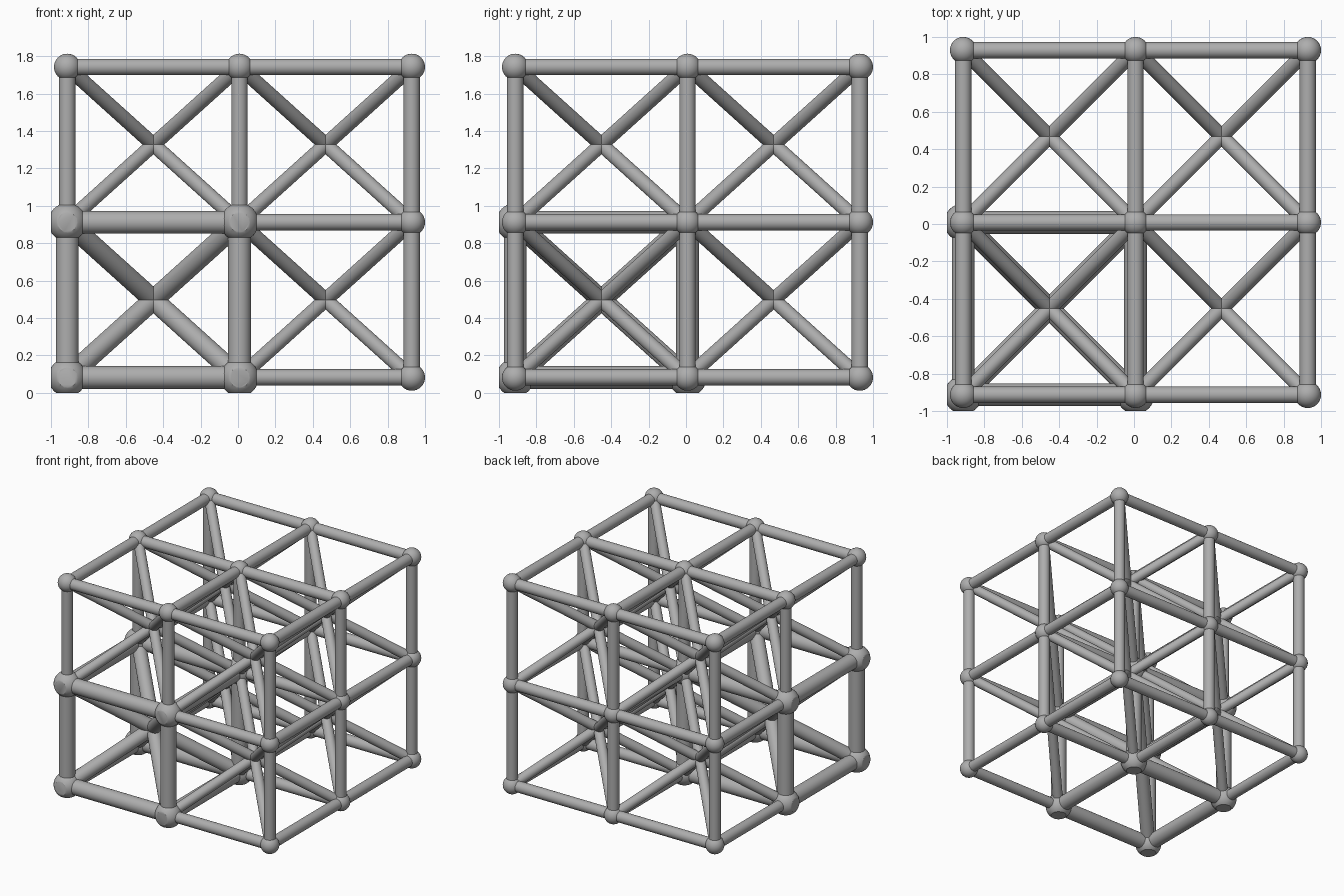
import bpy, bmesh, math
from itertools import product
from mathutils import Vector, Matrix

cube = bpy.data.objects.get("Cube")
if cube:
    bpy.data.objects.remove(cube, do_unlink=True)

# Lattice planes: two cells along each axis
XY = (-0.913, 0.008, 0.929)
Z = (0.082, 0.912, 1.742)

# Radii for the regular cells and for the one reinforced cell
BALL, EDGE, BRACE = 0.071, 0.044, 0.039
HEAVY_BALL, HEAVY_EDGE, HEAVY_BRACE = 0.102, 0.061, 0.054

grey = bpy.data.materials.new("light_grey")
grey.use_nodes = True
colour = (0.42, 0.42, 0.42, 1)
grey.diffuse_color = colour
grey.node_tree.nodes["Principled BSDF"].inputs["Base Color"].default_value = colour


def point(i):
    return Vector((XY[i[0]], XY[i[1]], Z[i[2]]))


def add_bar(bm, a, b, radius):
    d = b - a
    turn = d.to_track_quat('Z', 'Y').to_matrix().to_4x4()
    bmesh.ops.create_cone(bm, cap_ends=True, segments=32, radius1=radius, radius2=radius,
                          depth=d.length, matrix=Matrix.Translation((a + b) / 2) @ turn)


def add_ball(bm, p, radius):
    bmesh.ops.create_uvsphere(bm, u_segments=32, v_segments=16, radius=radius,
                              matrix=Matrix.Translation(p))


def trim(bm, co, normal):
    """Cut flat everything beyond a plane and close the holes."""
    geom = bm.verts[:] + bm.edges[:] + bm.faces[:]
    cut = bmesh.ops.bisect_plane(bm, geom=geom, plane_co=co, plane_no=normal, clear_outer=True)
    rim = [e for e in cut["geom_cut"] if isinstance(e, bmesh.types.BMEdge)]
    bmesh.ops.holes_fill(bm, edges=rim, sides=0)


def finish(bm, name):
    bmesh.ops.recalc_face_normals(bm, faces=bm.faces[:])
    mesh = bpy.data.meshes.new(name)
    bm.to_mesh(mesh)
    bm.free()
    mesh.materials.append(grey)
    for poly in mesh.polygons:
        poly.use_smooth = True
    mesh.set_sharp_from_angle(angle=math.radians(30))
    bpy.context.collection.objects.link(bpy.data.objects.new(name, mesh))


# Ball joints at the lattice points
balls, heavy_balls = bmesh.new(), bmesh.new()
for i in product(range(3), repeat=3):
    if max(i) < 2:
        add_ball(heavy_balls, point(i), HEAVY_BALL)
    else:
        add_ball(balls, point(i), BALL)
# The oversized joints are trimmed flat on the outer sides
for co, normal in (((-1, 0, 0), (-1, 0, 0)), ((0, -1, 0), (0, -1, 0)), ((0, 0, 0), (0, 0, -1))):
    trim(heavy_balls, co, normal)
finish(balls, "joints")
finish(heavy_balls, "heavy_joints")

# Straight struts along the cell edges
edges, heavy_edges = bmesh.new(), bmesh.new()
for i in product(range(3), repeat=3):
    for axis in range(3):
        j = list(i)
        j[axis] += 1
        if j[axis] > 2:
            continue
        if max(j) < 2:
            add_bar(heavy_edges, point(i), point(j), HEAVY_EDGE)
        else:
            add_bar(edges, point(i), point(j), EDGE)
finish(edges, "edge_struts")
finish(heavy_edges, "heavy_edge_struts")

# Corner-to-corner braces crossing at each cell centre
braces, heavy_braces = bmesh.new(), bmesh.new()
for cell in product(range(2), repeat=3):
    heavy = max(cell) == 0
    for corner in product(range(2), repeat=2):
        start = (*corner, 0)
        a = point([c + s for c, s in zip(cell, start)])
        b = point([c + 1 - s for c, s in zip(cell, start)])
        add_bar(heavy_braces if heavy else braces, a, b, HEAVY_BRACE if heavy else BRACE)
finish(braces, "diagonal_braces")
finish(heavy_braces, "heavy_diagonal_braces")
